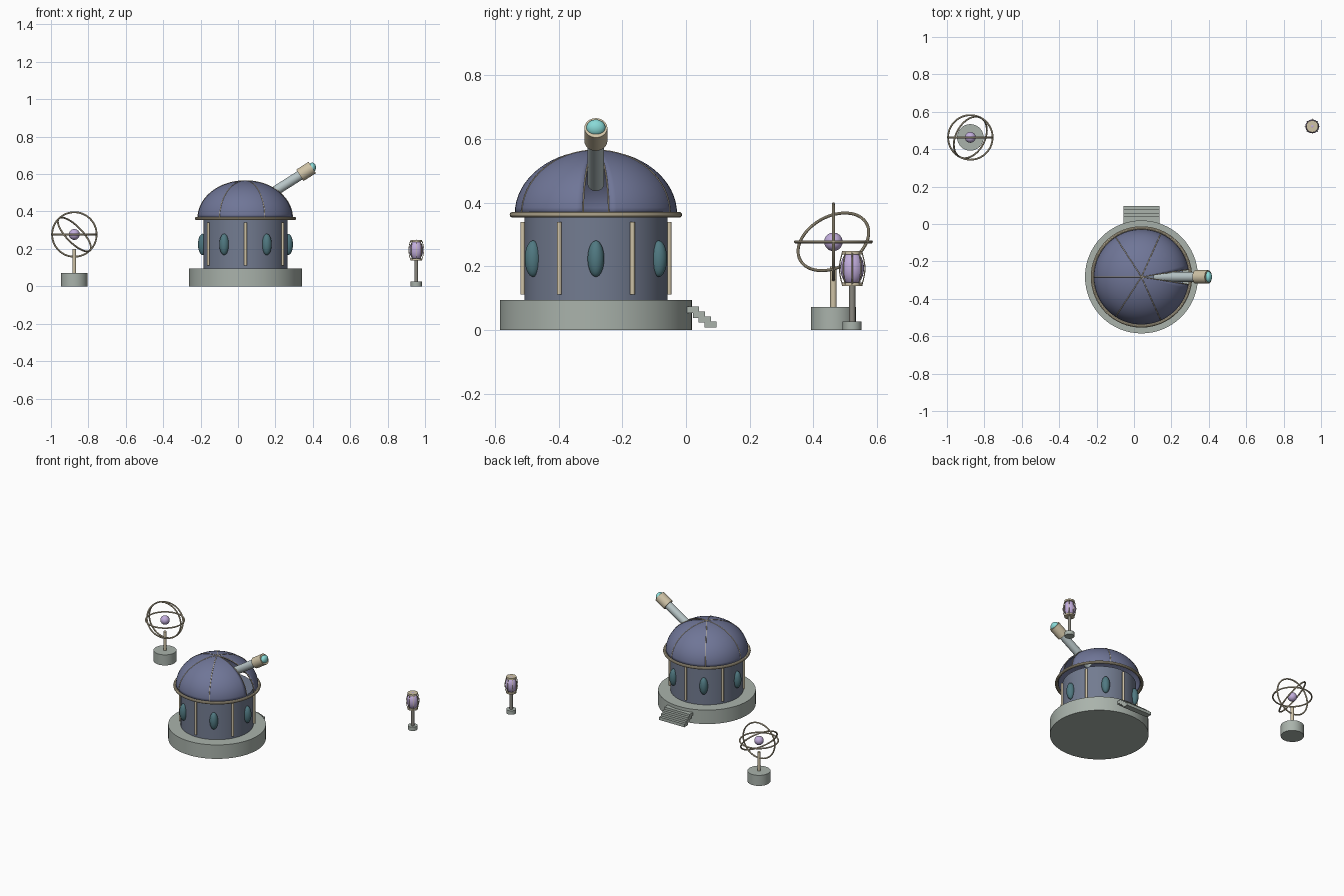
import bpy, bmesh, math
from mathutils import Vector

if "Cube" in bpy.data.objects:
    bpy.data.objects.remove(bpy.data.objects["Cube"])

def mat(name, r, g, b):
    m = bpy.data.materials.new(name)
    m.diffuse_color = (r, g, b, 1)
    m.use_nodes = True
    m.node_tree.nodes["Principled BSDF"].inputs["Base Color"].default_value = m.diffuse_color
    return m

STONE = mat("stone", .40, .45, .41)
WALL = mat("wall", .17, .20, .28)
DOME = mat("dome_blue", .16, .18, .31)
BRASS = mat("brass", .62, .54, .38)
GLASS = mat("dark_glass", .08, .19, .22)
STEEL = mat("steel", .48, .56, .57)
LENS = mat("lens_cyan", .25, .70, .68)
VIOLET = mat("violet", .54, .42, .72)
IRON = mat("iron", .25, .24, .21)

def finish(name, m, smooth=True):
    o = bpy.context.object
    o.name = name
    o.data.materials.append(m)
    if smooth:
        bpy.ops.object.shade_smooth_by_angle(angle=math.radians(35))
    return o

def rod(name, a, b, r1, m, r2=None, n=32):
    a, b = Vector(a), Vector(b)
    d = b - a
    bpy.ops.mesh.primitive_cone_add(vertices=n, radius1=r1, radius2=r1 if r2 is None else r2,
        depth=d.length, location=(a + b) / 2, rotation=d.to_track_quat('Z', 'Y').to_euler())
    return finish(name, m)

def ball(name, loc, scale, m):
    bpy.ops.mesh.primitive_uv_sphere_add(segments=24, ring_count=16, radius=1, location=loc)
    bpy.context.object.scale = scale
    return finish(name, m)

def ring(name, loc, R, r, m, normal=(0, 0, 1)):
    bpy.ops.mesh.primitive_torus_add(major_radius=R, minor_radius=r, major_segments=64,
        minor_segments=10, location=loc,
        rotation=Vector(normal).to_track_quat('Z', 'Y').to_euler())
    return finish(name, m)

def tube(name, pts, r, m):
    c = bpy.data.curves.new(name, 'CURVE')
    c.dimensions = '3D'
    c.bevel_depth = r
    c.bevel_resolution = 1
    s = c.splines.new('POLY')
    s.points.add(len(pts) - 1)
    for p, q in zip(s.points, pts):
        p.co = (*q, 1)
    c.materials.append(m)
    o = bpy.data.objects.new(name, c)
    bpy.context.collection.objects.link(o)

# Observatory body
CX, CY = .04, -.283
rod("plinth", (CX, CY, 0), (CX, CY, .095), .302, STONE, n=64)
rod("drum_wall", (CX, CY, .09), (CX, CY, .355), .225, WALL, n=64)
ring("dome_ring", (CX, CY, .362), .262, .009, BRASS)

# Pilasters and oval windows alternate around the drum
for k in range(6):
    a = math.radians(60 * k)
    b = a + math.radians(30)
    ball(f"window_{k}", (CX + .228 * math.cos(a), CY + .228 * math.sin(a), .224), (.026, .026, .057), GLASS)
    x, y = CX + .23 * math.cos(b), CY + .23 * math.sin(b)
    rod(f"pilaster_{k}", (x, y, .112), (x, y, .34), .0075, BRASS, n=12)

# Entrance steps at the back
for k in range(4):
    bpy.ops.mesh.primitive_cube_add(size=1, location=(CX, .022 + .0185 * k, .064 - .0155 * k))
    bpy.context.object.scale = (.19, .038, .02)
    finish(f"step_{k}", STONE, False)

# Dome shell with a wedge-shaped slit facing +x
def dome_pt(az, el, s=1.0):
    return Vector((CX + .255 * s * math.cos(el) * math.cos(az),
                   CY + .255 * s * math.cos(el) * math.sin(az), .365 + .2 * s * math.sin(el)))

HALF, NA, NE = math.radians(9), 60, 16
bm = bmesh.new()
grid = [[bm.verts.new(dome_pt(HALF + (2 * math.pi - 2 * HALF) * i / NA, math.pi / 2 * j / NE))
         for j in range(NE)] for i in range(NA + 1)]
apex = bm.verts.new(dome_pt(0, math.pi / 2))
for u, v in zip(grid, grid[1:]):
    for j in range(NE - 1):
        bm.faces.new((u[j], v[j], v[j + 1], u[j + 1]))
    bm.faces.new((u[-1], v[-1], apex))
me = bpy.data.meshes.new("dome_shell")
bm.to_mesh(me)
bm.free()
dome = bpy.data.objects.new("dome_shell", me)
bpy.context.collection.objects.link(dome)
bpy.context.view_layer.objects.active = dome
dome.select_set(True)
finish("dome_shell", DOME)
sol = dome.modifiers.new("thickness", 'SOLIDIFY')
sol.thickness = .006
sol.offset = -1

# Thin ribs along the dome seams
for k in range(7):
    az = HALF + (2 * math.pi - 2 * HALF) * k / 6
    tube(f"dome_rib_{k}", [dome_pt(az, math.pi / 2 * j / 16) for j in range(17)], .0022, BRASS)

# Telescope poking through the slit
D = Vector((.845, 0, .535))
tip = Vector((.397, CY, .635))
rod("telescope_tube", tip - D * .33, tip - D * .05, .026, STEEL)
rod("telescope_hood", tip - D * .078, tip, .036, BRASS)
ball("telescope_lens", tip, (.03, .03, .03), LENS).scale = (.02, .03, .026)

# Armillary sphere on a pedestal
A = Vector((-.875, .463, .277))
rod("armillary_pedestal", (A.x, A.y, 0), (A.x, A.y, .072), .071, STONE)
rod("armillary_post", (A.x, A.y, .07), (A.x, A.y, .2), .01, BRASS, n=16)
ball("armillary_core", A, (.029,) * 3, VIOLET)
for k, n in enumerate([(0, 0, 1), (0, 1, 0), (.67, -.36, .65)]):
    ring(f"armillary_ring_{k}", A, .119, .0048, BRASS, n)

# Lamp with a caged glowing body
LX, LY = .953, .522
rod("lamp_base", (LX, LY, 0), (LX, LY, .026), .03, STONE, n=24)
rod("lamp_post", (LX, LY, .02), (LX, LY, .145), .01, IRON, n=16)
ball("lamp_glow", (LX, LY, .194), (.037, .037, .055), VIOLET)
for z in (.143, .242):
    rod("lamp_cap", (LX, LY, z - .005), (LX, LY, z + .006), .032, BRASS, n=24)
for k in range(8):
    a = math.pi / 4 * k
    pts = []
    for j in range(9):
        t = j / 8
        r = .031 + .009 * math.sin(math.pi * t)
        pts.append((LX + r * math.cos(a), LY + r * math.sin(a), .143 + .1 * t))
    tube(f"lamp_bar_{k}", pts, .002, BRASS)
